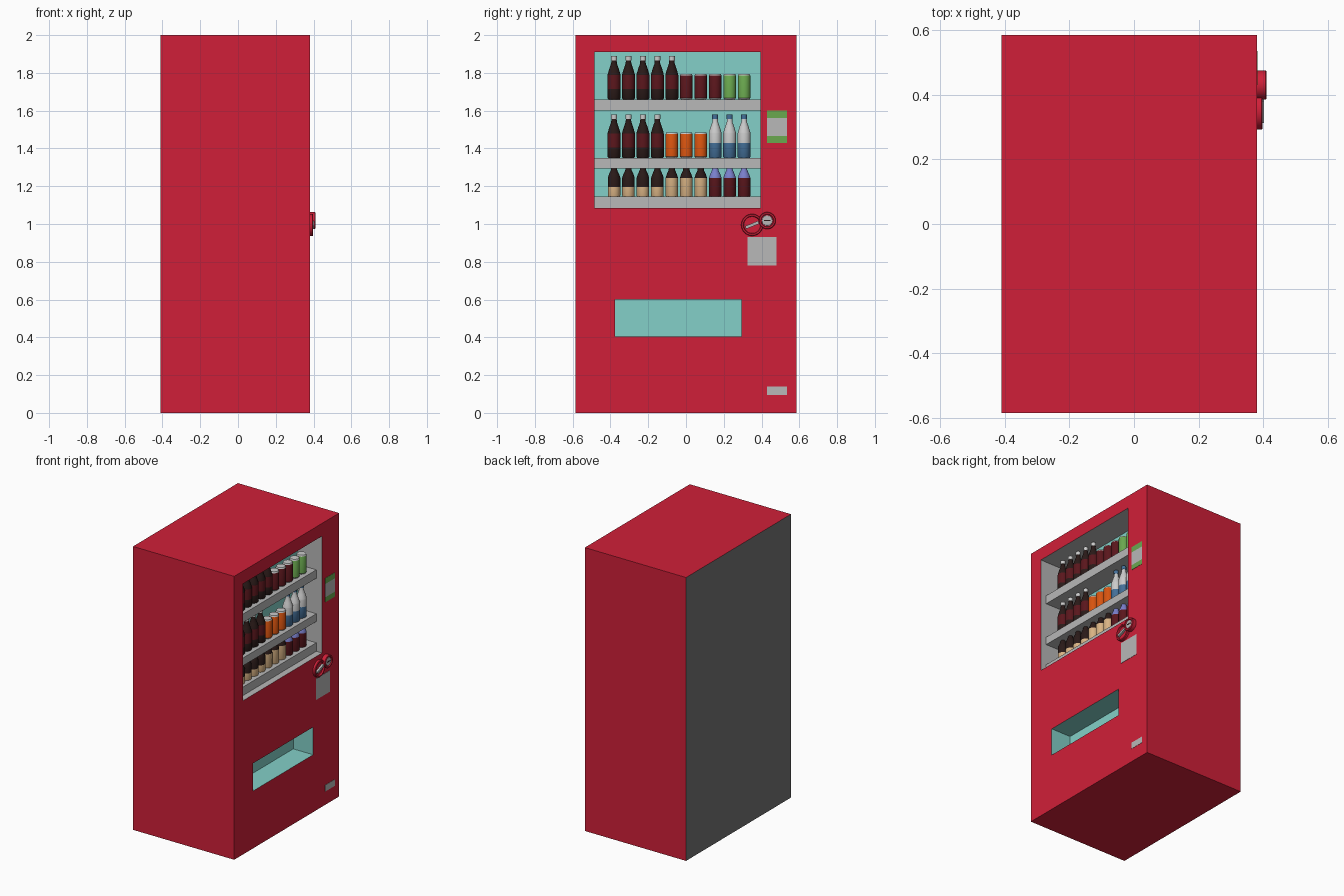
import bpy, bmesh, math
from mathutils import Vector, Matrix

if "Cube" in bpy.data.objects:
    bpy.data.objects.remove(bpy.data.objects["Cube"])

FRONT = 0.38          # x of the door surface


def lin(h):
    c = [int(h[i:i + 2], 16) / 255 for i in (0, 2, 4)]
    return [v / 12.92 if v < 0.04045 else ((v + 0.055) / 1.055) ** 2.4 for v in c] + [1]


MATS = {}
for name, h in dict(red="D01F38", teal="83D0C8", black="2A1A18", maroon="5A161C", silver="C8C8C8",
                    green="6AA84F", orange="D9540F", white="D8DADC", blue="447099", tan="D9B384",
                    violet="7A80CC", grey="B8B8B8", steel="757575").items():
    MATS[name] = bpy.data.materials.new(name)
    MATS[name].diffuse_color = lin(h)


def finish(bm, name, mats):
    me = bpy.data.meshes.new(name)
    bm.to_mesh(me)
    bm.free()
    for m in mats:
        me.materials.append(MATS[m])
    return me


def place(me, name, loc=(0, 0, 0)):
    ob = bpy.data.objects.new(name, me)
    ob.location = loc
    bpy.context.collection.objects.link(ob)
    return ob


def box(name, x, y, z, mat, turn=0):
    bm = bmesh.new()
    bmesh.ops.create_cube(bm, size=1)
    size = Vector((x[1] - x[0], y[1] - y[0], z[1] - z[0]))
    bmesh.ops.scale(bm, vec=size, verts=bm.verts)
    ob = place(finish(bm, name, [mat]), name, (sum(x) / 2, sum(y) / 2, sum(z) / 2))
    ob.rotation_euler.x = turn
    return ob


def lathe(name, profile, sides=20):
    """profile rows: radius, height, material of the band above that row"""
    mats = list(dict.fromkeys(p[2] for p in profile))
    bm = bmesh.new()
    rings = [[bm.verts.new((r * math.cos(2 * math.pi * i / sides), r * math.sin(2 * math.pi * i / sides), z))
              for i in range(sides)] for r, z, _ in profile]
    for k in range(len(rings) - 1):
        a, b = rings[k], rings[k + 1]
        for i in range(sides):
            j = (i + 1) % sides
            bm.faces.new((a[i], a[j], b[j], b[i])).material_index = mats.index(profile[k][2])
    bm.faces.new(rings[0][::-1]).material_index = mats.index(profile[0][2])
    bm.faces.new(rings[-1]).material_index = mats.index(profile[-1][2])
    bm.normal_update()
    for f in bm.faces:
        f.smooth = True
    for e in bm.edges:
        e.smooth = e.calc_face_angle(0) < math.radians(35)
    return finish(bm, name, mats)


# cabinet: a box sliced around its openings, which are then pushed inwards
bm = bmesh.new()
bmesh.ops.create_cube(bm, size=1)
bmesh.ops.scale(bm, vec=(FRONT + 0.41, 1.17, 2), verts=bm.verts)
bmesh.ops.translate(bm, vec=((FRONT - 0.41) / 2, 0, 1), verts=bm.verts)
cuts = [((0, y, 0), (0, 1, 0)) for y in (-0.485, -0.375, 0.295, 0.395)]
cuts += [((0, 0, z), (0, 0, 1)) for z in (0.405, 0.6, 1.085, 1.91)]
for co, no in cuts:
    bmesh.ops.bisect_plane(bm, geom=bm.verts[:] + bm.edges[:] + bm.faces[:], plane_co=co, plane_no=no)
bm.normal_update()
for f in bm.faces:
    if f.normal.x < -0.9:
        f.material_index = 3


def recess(y0, y1, z0, z1, depth, wall, back):
    region = []
    for f in bm.faces:
        c = f.calc_center_median()
        if c.x > FRONT - 0.001 and y0 < c.y < y1 and z0 < c.z < z1:
            region.append(f)
    before = set(bm.faces)
    new = bmesh.ops.extrude_face_region(bm, geom=region)["geom"]
    verts = [g for g in new if isinstance(g, bmesh.types.BMVert)]
    backs = {g for g in new if isinstance(g, bmesh.types.BMFace)}
    for f in bm.faces:
        if f not in before:
            f.material_index = back if f in backs else wall
    bmesh.ops.translate(bm, vec=(-depth, 0, 0), verts=verts)
    left = [f for f in region if f.is_valid]
    if left:
        bmesh.ops.delete(bm, geom=left, context='FACES')


recess(-0.485, 0.395, 1.085, 1.91, 0.19, 2, 1)    # display window
recess(-0.375, 0.295, 0.405, 0.6, 0.155, 1, 1)    # delivery slot
bmesh.ops.recalc_face_normals(bm, faces=bm.faces)
bmesh.ops.dissolve_limit(bm, angle_limit=0.01, verts=bm.verts, edges=bm.edges, delimit={'MATERIAL'})
place(finish(bm, "cabinet", ["red", "teal", "grey", "steel"]), "cabinet")

# shelves
SHELVES = [(1.60, 1.66), (1.295, 1.35), (1.085, 1.145)]
for z in SHELVES:
    box("shelf", (0.19, 0.335), (-0.485, 0.395), z, "grey")


# drinks
def can(name, col):
    return lathe(name, [(0.028, 0, "silver"), (0.033, 0.007, col), (0.033, 0.126, "silver"),
                        (0.029, 0.135, "silver")])


def bottle(name, low, mid, top, cap, z1, z2):
    return lathe(name, [(0.03, 0, low), (0.034, 0.006, low), (0.034, z1, mid), (0.034, z2, top),
                        (0.033, 0.135, top), (0.025, 0.162, top), (0.015, 0.19, top), (0.014, 0.205, cap),
                        (0.016, 0.206, cap), (0.016, 0.23, cap)])


def small_bottle(name, label, top, z1):
    return lathe(name, [(0.031, 0, label), (0.033, 0.005, label), (0.033, z1, top), (0.033, 0.1, top),
                        (0.027, 0.118, top), (0.017, 0.14, top), (0.016, 0.149, top)])


cola = bottle("dark_bottle", "black", "maroon", "black", "silver", 0.055, 0.128)
water = bottle("water_bottle", "blue", "white", "white", "blue", 0.08, 0.13)
red_can, green_can, orange_can = [can(c + "_can", c) for c in ("maroon", "green", "orange")]
tea = small_bottle("tea_bottle", "tan", "black", 0.05)
coffee = small_bottle("coffee_bottle", "tan", "black", 0.098)
juice = small_bottle("juice_bottle", "maroon", "violet", 0.098)
rows = [[cola] * 5 + [red_can] * 3 + [green_can] * 2,
        [cola] * 4 + [orange_can] * 3 + [water] * 3,
        [tea] * 4 + [coffee] * 3 + [juice] * 3]
for (_, z), row in zip(SHELVES, rows):
    for i, me in enumerate(row):
        place(me, me.name, (0.28, -0.381 + 0.0765 * i, z))

# flat panels on the door
skin = (FRONT - 0.002, FRONT + 0.002)
box("notice_panel", skin, (0.43, 0.535), (1.465, 1.56), "grey")
for z in ((1.43, 1.465), (1.56, 1.6)):
    box("notice_band", skin, (0.43, 0.535), z, "green")
box("coin_panel", skin, (0.325, 0.48), (0.78, 0.93), "grey")
box("rating_plate", skin, (0.43, 0.535), (0.095, 0.14), "grey")


# round dials with sunken centres
def dial(name, y, z, profile):
    ob = place(lathe(name, profile, 32), name, (FRONT, y, z))
    ob.rotation_euler.y = math.pi / 2


dial("handle_dial", 0.35, 0.995, [(0.058, -0.002, "red"), (0.058, 0.015, "red"), (0.055, 0.018, "red"),
                                  (0.047, 0.018, "red"), (0.044, 0.008, "red")])
box("handle_bar", (FRONT, 0.403), (0.313, 0.387), (0.987, 1.003), "grey", math.radians(22))
dial("coin_dial", 0.43, 1.018, [(0.045, -0.002, "red"), (0.045, 0.027, "red"), (0.042, 0.03, "red"),
                                (0.034, 0.03, "red"), (0.032, 0.022, "red"), (0.028, 0.022, "grey"),
                                (0.027, 0.026, "grey")])
box("coin_slot", (0.4, 0.4075), (0.413, 0.447), (1.015, 1.022), "black")

for m in bpy.data.materials:
    if m.users and not m.is_grease_pencil:
        m.use_nodes = True
        m.node_tree.nodes["Principled BSDF"].inputs["Base Color"].default_value = m.diffuse_color
